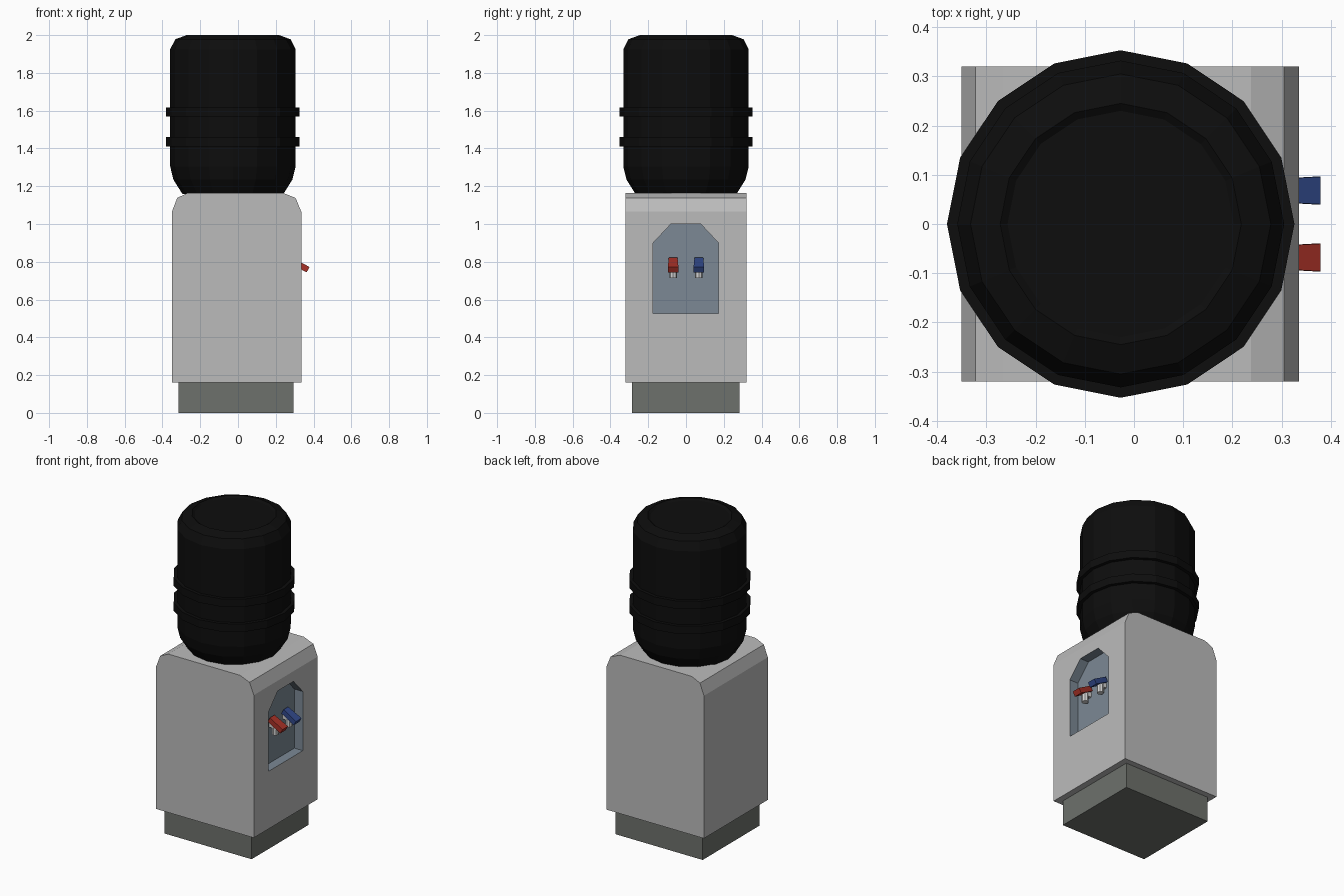
import bpy, bmesh, math

if "Cube" in bpy.data.objects:
    bpy.data.objects.remove(bpy.data.objects["Cube"])


def material(name, rgb):
    m = bpy.data.materials.new(name)
    m.diffuse_color = (*rgb, 1)
    m.use_nodes = True
    m.node_tree.nodes["Principled BSDF"].inputs["Base Color"].default_value = m.diffuse_color
    return m


GREY = material("light grey plastic", (0.50, 0.50, 0.50))
DARK = material("dark grey base", (0.155, 0.165, 0.15))
SLATE = material("blue grey recess", (0.20, 0.25, 0.30))
BLACK = material("black bottle", (0.004, 0.004, 0.004))
RED = material("red lever", (0.38, 0.03, 0.02))
BLUE = material("blue lever", (0.03, 0.065, 0.25))
PALE = material("pale spout", (0.65, 0.65, 0.65))


def finish(name, bm, mat):
    bmesh.ops.recalc_face_normals(bm, faces=bm.faces[:])
    mesh = bpy.data.meshes.new(name)
    bm.to_mesh(mesh)
    bm.free()
    mesh.materials.append(mat)
    ob = bpy.data.objects.new(name, mesh)
    bpy.context.collection.objects.link(ob)
    return ob


def loft(name, loops, mat):
    """Join equal-length loops of points and cap both ends."""
    bm = bmesh.new()
    rings = [[bm.verts.new(p) for p in loop] for loop in loops]
    n = len(rings[0])
    for a, b in zip(rings, rings[1:]):
        for i in range(n):
            j = (i + 1) % n
            bm.faces.new((a[i], a[j], b[j], b[i]))
    bm.faces.new(rings[0])
    bm.faces.new(rings[-1])
    return finish(name, bm, mat)


def lathe(name, profile, sides, cx, cy, mat):
    turns = [2 * math.pi * i / sides for i in range(sides)]
    return loft(name, [[(cx + r * math.cos(t), cy + r * math.sin(t), z) for t in turns]
                       for r, z in profile], mat)


def box(name, x0, x1, y0, y1, z0, z1, mat):
    return loft(name, [[(x0, y0, z), (x1, y0, z), (x1, y1, z), (x0, y1, z)]
                       for z in (z0, z1)], mat)


# Base plinth
box("base", -0.315, 0.295, -0.285, 0.283, 0, 0.162, DARK)

# Cabinet with rounded top edges
side = [(-0.35, 0.16), (0.335, 0.16), (0.335, 1.065), (0.305, 1.138),
        (0.238, 1.165), (-0.265, 1.165), (-0.322, 1.138), (-0.35, 1.065)]
cabinet = loft("cabinet", [[(x, y, z) for x, z in side] for y in (-0.32, 0.32)], GREY)
cabinet.data.materials.append(SLATE)

# Dispensing recess cut into the cabinet
BACK = 0.275
arch = [(-0.174, 0.525), (0.172, 0.525), (0.172, 0.90),
        (0.078, 1.0), (-0.08, 1.0), (-0.174, 0.90)]
cutter = loft("recess_cutter", [[(x, y, z) for y, z in arch] for x in (BACK, 0.45)], SLATE)
cutter.hide_render = True
mod = cabinet.modifiers.new("recess", "BOOLEAN")
mod.object = cutter
mod.operation = "DIFFERENCE"
mod.solver = "EXACT"
bpy.context.view_layer.objects.active = cabinet
bpy.ops.object.modifier_apply(modifier="recess")
bpy.data.objects.remove(cutter)
for f in cabinet.data.polygons:
    c = f.center
    inside = 0.2 < c.x < 0.334 and abs(c.y) < 0.2 and 0.5 < c.z < 1.01
    f.material_index = 1 if inside else 0

# Water bottle with two ribs and a shallow dished top
R, RIB = 0.332, 0.353
profile = [(0.268, 1.16), (0.315, 1.235), (R, 1.305)]
for z in (1.41, 1.568):
    profile += [(R, z), (RIB, z), (RIB, z + 0.05), (R, z + 0.05)]
profile += [(R, 1.925), (0.305, 1.978), (0.245, 2.0), (0.23, 1.99)]
lathe("bottle", profile, 16, -0.027, 0, BLACK)

# Taps: spout, stem and tapered lever
for label, y, mat in (("hot", -0.068, RED), ("cold", 0.068, BLUE)):
    lathe(label + "_spout", [(0.02, 0.715), (0.02, 0.79)], 8, 0.31, y, PALE)
    box(label + "_stem", BACK - 0.005, 0.31, y - 0.014, y + 0.014, 0.755, 0.785, PALE)
    ends = []
    for w, top, low in ((0.023, (0.288, 0.822), (0.273, 0.793)),
                        (0.028, (0.379, 0.772), (0.363, 0.744))):
        ends.append([(top[0], y - w, top[1]), (top[0], y + w, top[1]),
                     (low[0], y + w, low[1]), (low[0], y - w, low[1])])
    loft(label + "_lever", ends, mat)
